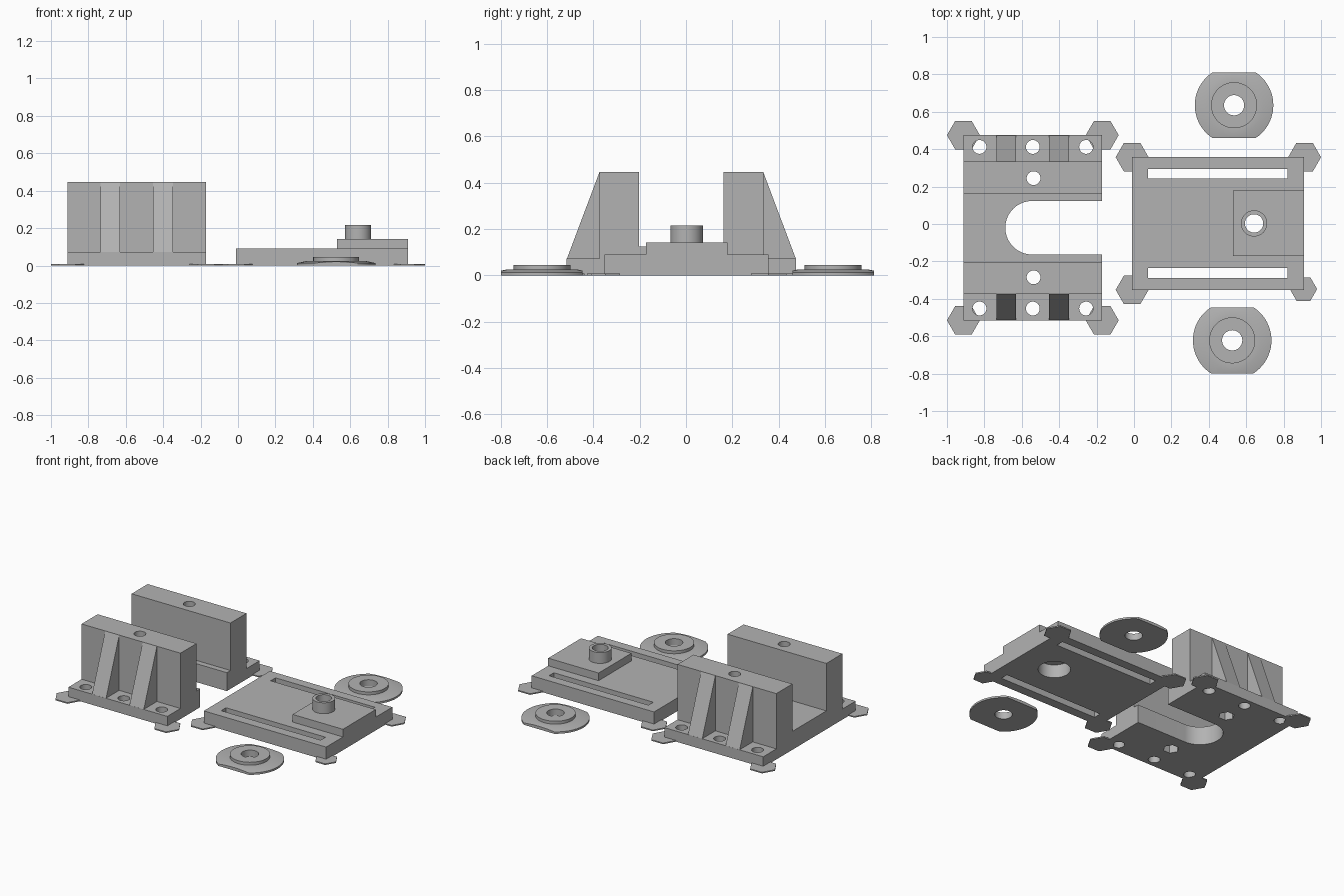
import bpy
import bmesh
from math import radians
from mathutils import Matrix

old = bpy.data.objects.get("Cube")
if old:
    bpy.data.objects.remove(old, do_unlink=True)

grey = bpy.data.materials.new("plain grey")
grey.use_nodes = True
tone = (0.45, 0.45, 0.45, 1)
grey.diffuse_color = tone
grey.node_tree.nodes["Principled BSDF"].inputs["Base Color"].default_value = tone


def finish(name, bm):
    bmesh.ops.recalc_face_normals(bm, faces=bm.faces[:])
    mesh = bpy.data.meshes.new(name)
    bm.to_mesh(mesh)
    bm.free()
    mesh.materials.append(grey)
    ob = bpy.data.objects.new(name, mesh)
    bpy.context.collection.objects.link(ob)
    return ob


def add_box(bm, x0, x1, y0, y1, z0, z1):
    mat = Matrix.Translation(((x0 + x1) / 2, (y0 + y1) / 2, (z0 + z1) / 2))
    bmesh.ops.create_cube(bm, size=1, matrix=mat @ Matrix.Diagonal((x1 - x0, y1 - y0, z1 - z0, 1)))


def add_cylinder(bm, x, y, r, z0, z1, sides=48):
    bmesh.ops.create_cone(bm, cap_ends=True, segments=sides, radius1=r, radius2=r, depth=z1 - z0,
                          matrix=Matrix.Translation((x, y, (z0 + z1) / 2)) @ Matrix.Rotation(radians(90), 4, "Z"))


def add_prism(bm, profile, x0, x1):
    """Extrude a (y, z) profile along x."""
    face = bm.faces.new([bm.verts.new((x0, y, z)) for y, z in profile])
    new = bmesh.ops.extrude_face_region(bm, geom=[face])["geom"]
    bmesh.ops.translate(bm, vec=(x1 - x0, 0, 0), verts=[v for v in new if isinstance(v, bmesh.types.BMVert)])


def boolean(ob, tool, operation):
    mod = ob.modifiers.new(operation, "BOOLEAN")
    mod.object, mod.operation, mod.solver = tool, operation, "EXACT"
    bpy.context.view_layer.objects.active = ob
    bpy.ops.object.modifier_apply(modifier=mod.name)
    bpy.data.objects.remove(tool, do_unlink=True)


def combine(ob, operation, adder, *args):
    bm = bmesh.new()
    adder(bm, *args)
    boolean(ob, finish("tool", bm), operation)


def smooth(ob):
    bpy.ops.object.select_all(action="DESELECT")
    ob.select_set(True)
    bpy.context.view_layer.objects.active = ob
    bpy.ops.object.shade_smooth_by_angle(angle=radians(30))


# Channel bracket: flanges, two walls and floor from one profile
left, right, mid = -0.912, -0.17, -0.02
half = [(0.495, 0), (0.495, 0.072), (0.354, 0.072), (0.354, 0.447), (0.182, 0.447), (0.182, 0.125)]
profile = [(mid + y, z) for y, z in half] + [(mid - y, z) for y, z in reversed(half)]
bm = bmesh.new()
add_prism(bm, profile, left, right)
bracket = finish("channel_bracket", bm)

# Open round-ended slot in the floor
combine(bracket, "DIFFERENCE", add_cylinder, -0.545, mid, 0.143, -0.1, 0.3, 64)
combine(bracket, "DIFFERENCE", add_box, -0.545, 0, mid - 0.143, mid + 0.143, -0.1, 0.3)

# Bolt holes in flanges and walls, with nut pockets below the walls
for side in (-1, 1):
    for x in (-0.826, -0.541, -0.256):
        combine(bracket, "DIFFERENCE", add_cylinder, x, mid + side * 0.432, 0.037, -0.1, 0.3, 32)
    y = mid + side * 0.265
    combine(bracket, "DIFFERENCE", add_cylinder, -0.537, y, 0.037, -0.1, 0.6, 32)
    combine(bracket, "DIFFERENCE", add_cylinder, -0.537, y, 0.05, -0.1, 0.06, 6)
smooth(bracket)

# Sloping ribs outside the walls
for side, label in ((-1, "front"), (1, "back")):
    for number, (x0, x1) in enumerate(((-0.735, -0.63), (-0.454, -0.347))):
        bm = bmesh.new()
        add_prism(bm, [(mid + side * y, z) for y, z in
                       ((0.35, 0.07), (0.495, 0.07), (0.354, 0.445), (0.35, 0.445))], x0, x1)
        finish(f"{label}_rib_{number + 1}", bm)

# Sliding plate with raised block and hollow boss
bm = bmesh.new()
add_box(bm, -0.01, 0.908, -0.352, 0.357, 0, 0.09)
plate = finish("sliding_plate", bm)
combine(plate, "UNION", add_box, 0.53, 0.908, -0.172, 0.18, 0.04, 0.142)
combine(plate, "UNION", add_cylinder, 0.642, 0.003, 0.07, 0.1, 0.216)
combine(plate, "DIFFERENCE", add_cylinder, 0.642, 0.003, 0.049, -0.1, 0.4)
combine(plate, "DIFFERENCE", add_cylinder, 0.642, 0.003, 0.1, -0.1, 0.09)
for y in (-0.262, 0.269):
    combine(plate, "DIFFERENCE", add_box, 0.075, 0.822, y - 0.026, y + 0.026, -0.1, 0.3)
smooth(plate)

# Washers: turned profile, trimmed to two flats
ring = [(0.054, 0), (0.21, 0), (0.21, 0.013), (0.155, 0.025), (0.123, 0.025), (0.123, 0.045), (0.054, 0.045)]
for name, x, y in (("front_washer", 0.525, -0.622), ("back_washer", 0.535, 0.635)):
    bm = bmesh.new()
    verts = [bm.verts.new((r, 0, z)) for r, z in ring]
    edges = [bm.edges.new((verts[i], verts[i - 1])) for i in range(len(verts))]
    bmesh.ops.spin(bm, geom=verts + edges, cent=(0, 0, 0), axis=(0, 0, 1), angle=radians(360), steps=64)
    bmesh.ops.remove_doubles(bm, verts=bm.verts[:], dist=0.0005)
    bmesh.ops.translate(bm, vec=(x, y, 0), verts=bm.verts[:])
    washer = finish(name, bm)
    combine(washer, "INTERSECT", add_box, x - 0.5, x + 0.5, y - 0.176, y + 0.176, -0.1, 0.2)
    smooth(washer)

# Thin hexagonal pads at the corners
pads = [(x, y, 0.088) for x in (left, right) for y in (mid - 0.495, mid + 0.495)]
pads += [(-0.01, 0.357, 0.088), (0.912, 0.357, 0.088), (-0.01, -0.352, 0.088), (0.906, -0.348, 0.073)]
for number, (x, y, r) in enumerate(pads):
    bm = bmesh.new()
    add_cylinder(bm, x, y, r, 0, 0.008, 6)
    finish(f"corner_pad_{number + 1}", bm)
